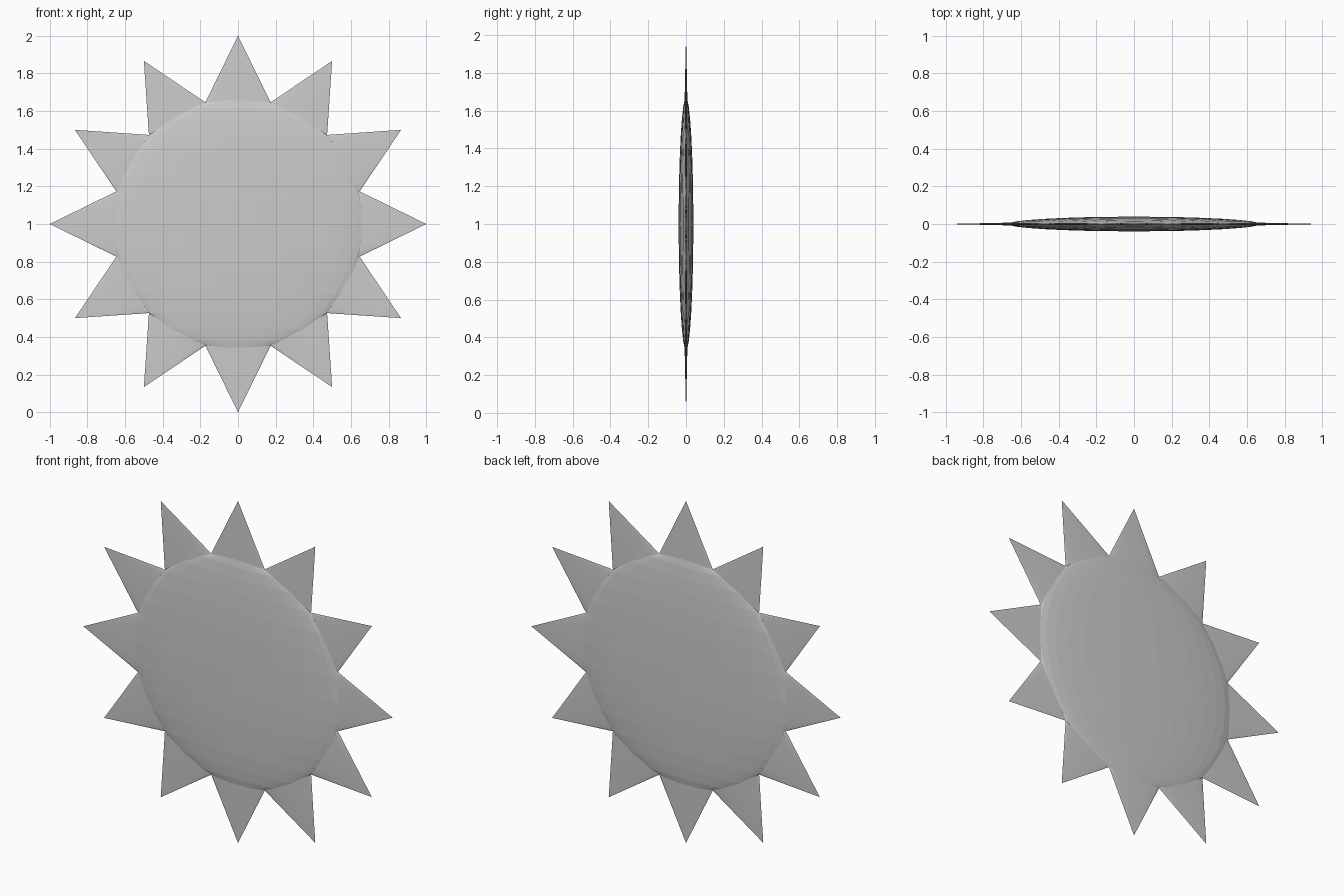
import bpy, math
from mathutils import Matrix, Vector

if "Cube" in bpy.data.objects:
    bpy.data.objects.remove(bpy.data.objects["Cube"])

CENTRE = Vector((0, 0, 1))
RAYS = 12
TIP, BASE, SLOPE = 1.0, 0.58, 0.49   # tip radius, buried base radius, half-width per length

# Flattened, lens-shaped disc
bpy.ops.mesh.primitive_uv_sphere_add(segments=32, ring_count=16, radius=1, location=CENTRE)
disc = bpy.context.object
disc.name = "sun_disc"
disc.scale = (0.67, 0.039, 0.67)
bpy.ops.object.transform_apply(location=False, rotation=False, scale=True)

# Ring of thin, flattened cone rays
depth = TIP - BASE
for i in range(RAYS):
    bpy.ops.mesh.primitive_cone_add(vertices=32, radius1=depth * SLOPE, radius2=0, depth=depth)
    ray = bpy.context.object
    ray.name = f"ray_{i + 1}"
    spin = Matrix.Rotation(math.tau * i / RAYS, 4, 'Y')
    ray.data.transform(Matrix.Translation(CENTRE) @ spin
                       @ Matrix.Translation((0, 0, (TIP + BASE) / 2))
                       @ Matrix.Diagonal((1, 0.045, 1, 1)))
    bpy.ops.object.shade_smooth_by_angle(angle=math.radians(30))
